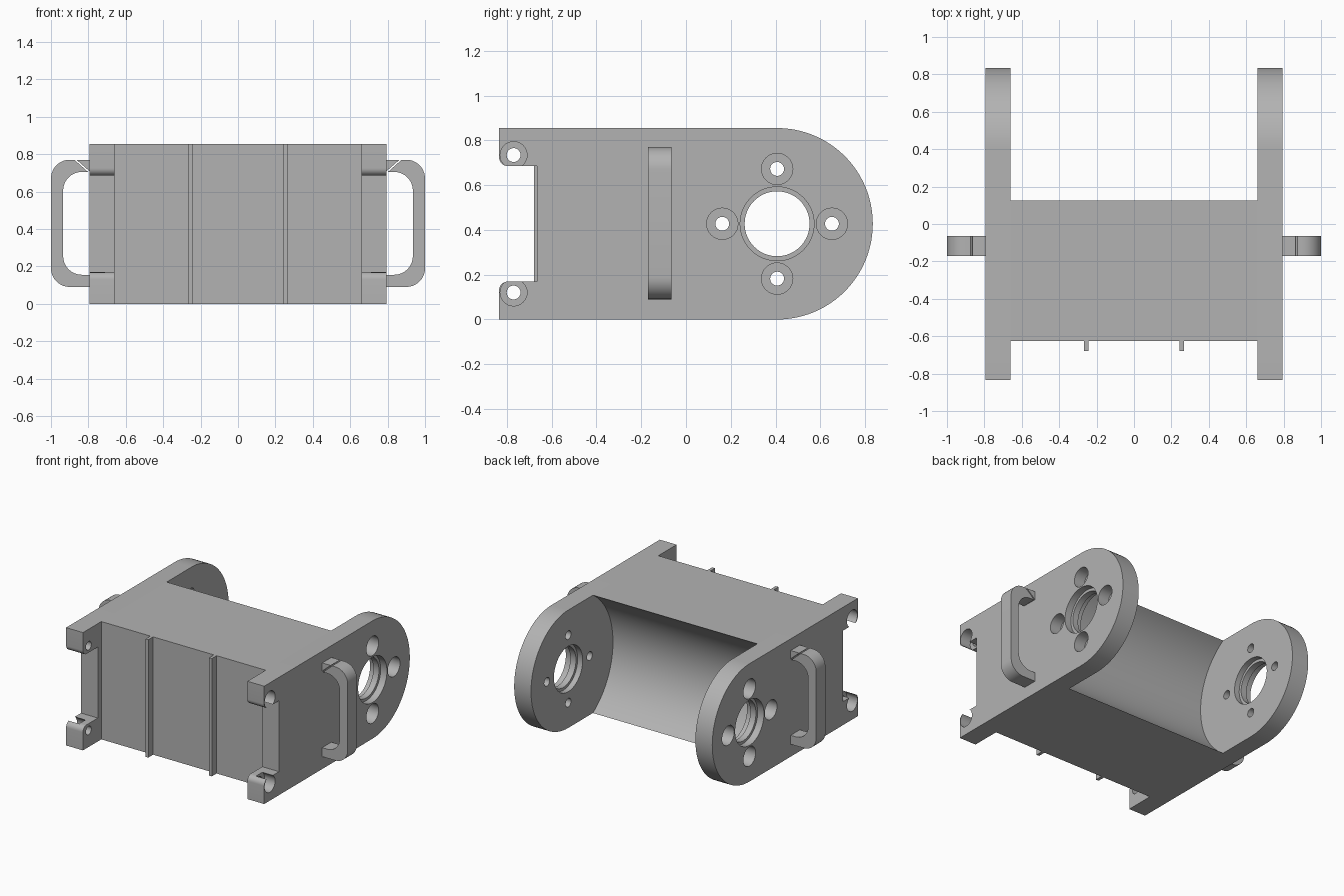
import bpy, bmesh, math
from mathutils import Vector

cube = bpy.data.objects.get("Cube")
if cube:
    bpy.data.objects.remove(cube, do_unlink=True)

grey = bpy.data.materials.new("plain grey")
grey.use_nodes = True
colour = (0.45, 0.45, 0.45, 1)
grey.diffuse_color = colour
grey.node_tree.nodes["Principled BSDF"].inputs["Base Color"].default_value = colour

H = 0.855              # height of the housing
MID = H / 2
AXIS = 0.407           # y of the bearing axis
INNER, OUTER = 0.66, 0.795   # x range of a side plate
FRONT = -0.835


def arc(cx, cy, r, start, end, n):
    """Points along an arc, angles in degrees."""
    angles = [math.radians(start + (end - start) * i / n) for i in range(n + 1)]
    return [(cx + r * math.cos(a), cy + r * math.sin(a)) for a in angles]


def extrude(name, profile, lo, hi, place):
    """Extrude a 2D profile from lo to hi; place maps (u, v, depth) to xyz."""
    bm = bmesh.new()
    face = bm.faces.new([bm.verts.new(place(u, v, lo)) for u, v in profile])
    shift = Vector(place(0, 0, hi)) - Vector(place(0, 0, lo))
    top = bmesh.ops.extrude_face_region(bm, geom=[face])["geom"]
    bmesh.ops.translate(bm, vec=shift,
                        verts=[g for g in top if isinstance(g, bmesh.types.BMVert)])
    bmesh.ops.recalc_face_normals(bm, faces=bm.faces)
    mesh = bpy.data.meshes.new(name)
    bm.to_mesh(mesh)
    bm.free()
    mesh.materials.append(grey)
    obj = bpy.data.objects.new(name, mesh)
    bpy.context.collection.objects.link(obj)
    return obj


def along_x(u, v, d):
    return (d, u, v)


def along_y(u, v, d):
    return (u, d, v)


def activate(obj):
    bpy.ops.object.select_all(action='DESELECT')
    obj.select_set(True)
    bpy.context.view_layer.objects.active = obj


def bore(obj, y, z, r, lo, hi, n=32):
    """Cut a round hole along x."""
    cutter = extrude("bore_cutter", arc(y, z, r, 0, 360, n)[:-1], lo, hi, along_x)
    mod = obj.modifiers.new("bore", 'BOOLEAN')
    mod.operation, mod.solver, mod.object = 'DIFFERENCE', 'EXACT', cutter
    activate(obj)
    bpy.ops.object.modifier_apply(modifier=mod.name)
    bpy.data.objects.remove(cutter, do_unlink=True)


def finish(obj, mirror=False):
    activate(obj)
    if mirror:
        mod = obj.modifiers.new("mirror", 'MIRROR')
        mod.use_mirror_merge = False
        bpy.ops.object.modifier_apply(modifier=mod.name)
    bpy.ops.object.shade_smooth_by_angle(angle=math.radians(30))


# Side plates: round back end, notched front with rounded prong tips
low, high, floor, tip = 0.17, H - 0.17, -0.665, 0.04
outline = [(FRONT, 0)]
outline += arc(AXIS, MID, MID, -90, 90, 48)
outline += [(FRONT, H)]
outline += arc(FRONT + tip, high + tip, tip, 180, 270, 8)
outline += [(floor, high), (floor, low)]
outline += arc(FRONT + tip, low - tip, tip, 90, 180, 8)
plates = extrude("side_plates", outline, INNER, OUTER, along_x)

# Bearing seat: through hole with a recess on each face
bore(plates, AXIS, MID, 0.145, INNER - 0.1, OUTER + 0.1, 64)
bore(plates, AXIS, MID, 0.165, OUTER - 0.05, OUTER + 0.1, 64)
bore(plates, AXIS, MID, 0.165, INNER - 0.1, INNER + 0.04, 64)

# Counterbored screw holes around the bearing and in the prongs
screws = [(AXIS + 0.245 * dy, MID + 0.245 * dz, 0.07)
          for dy, dz in ((1, 0), (-1, 0), (0, 1), (0, -1))]
screws += [(-0.77, MID + side * 0.307, 0.06) for side in (1, -1)]
for y, z, head in screws:
    bore(plates, y, z, 0.031, INNER - 0.1, OUTER + 0.1)
    bore(plates, y, z, head, OUTER - 0.085, OUTER + 0.1)
finish(plates, mirror=True)

# Central body with a concave back around the bearing axis
back = 0.125
radius = math.hypot(AXIS - back, MID)
sweep = math.degrees(math.atan2(MID, AXIS - back))
section = [(-0.625, H), (-0.625, 0)]
section += arc(AXIS, MID, radius, 180 + sweep, 180 - sweep, 48)
finish(extrude("body", section, -INNER, INNER, along_x))

# Two thin ribs on the front of the body
for side, name in ((1, "left_rib"), (-1, "right_rib")):
    x = side * 0.255
    rib = [(x - 0.011, 0), (x + 0.011, 0), (x + 0.011, H), (x - 0.011, H)]
    extrude(name, rib, -0.68, -0.62, along_y)

# Handles: bent bars whose upper leg is split by a thin diagonal slit
bottom, top, bar, bend = 0.09, 0.77, 0.065, 0.1
hook = [(OUTER, bottom)]
hook += arc(1 - bend, bottom + bend, bend, -90, 0, 10)
hook += arc(1 - bend, top - bend, bend, 0, 90, 10)
hook += [(0.875, top), (OUTER + 0.007, top - bar)]
hook += arc(1 - bar - bend, top - bar - bend, bend, 90, 0, 10)
hook += arc(1 - bar - bend, bottom + bar + bend, bend, 0, -90, 10)
hook += [(OUTER, bottom + bar)]
finish(extrude("handles", hook, -0.17, -0.065, along_y), mirror=True)
wedge = [(OUTER, top), (OUTER, top - bar + 0.005), (0.864, top)]
finish(extrude("handle_wedges", wedge, -0.17, -0.065, along_y), mirror=True)
